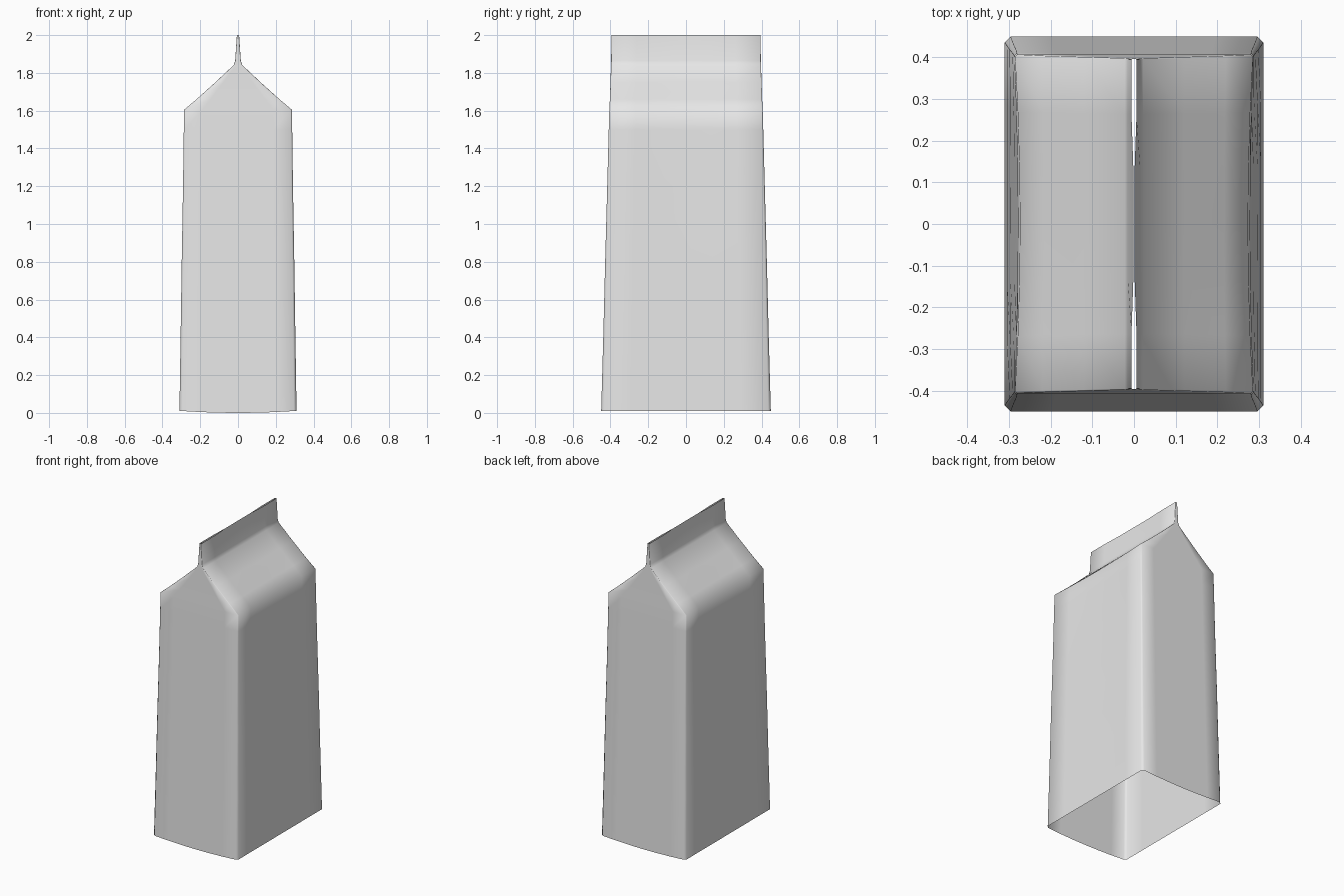
import bpy, bmesh

if "Cube" in bpy.data.objects:
    bpy.data.objects.remove(bpy.data.objects["Cube"])

card = bpy.data.materials.new("plain grey card")
card.diffuse_color = (0.8, 0.8, 0.8, 1)
card.use_nodes = True
card.node_tree.nodes["Principled BSDF"].inputs["Base Color"].default_value = card.diffuse_color

# Height, half width, half depth, corner cut, inward bow of the long sides
RINGS = [
    (0.010, 0.310, 0.449, 0.014, 0.000),
    (0.400, 0.304, 0.438, 0.012, 0.000),
    (0.800, 0.298, 0.428, 0.010, 0.002),
    (1.200, 0.291, 0.417, 0.008, 0.005),
    (1.500, 0.287, 0.409, 0.006, 0.009),
    (1.605, 0.285, 0.406, 0.005, 0.012),
    (1.660, 0.220, 0.403, 0.004, 0.004),
    (1.750, 0.120, 0.400, 0.003, 0.000),
    (1.842, 0.022, 0.397, 0.002, 0.000),
    (1.865, 0.015, 0.396, 0.002, 0.000),
    (2.000, 0.006, 0.395, 0.001, 0.000),
]
STEPS = 6


def ring_points(z, hx, hy, cut, bow):
    """Rectangle with cut corners, counter-clockwise from the front left."""
    pts = []
    ts = [-1 + 2 * i / STEPS for i in range(STEPS + 1)]
    sag = 0.01 if z < 0.05 else 0          # bottom rim dips on the short ends
    for t in ts:
        pts.append((t * (hx - cut), -hy, z - sag * (1 - t * t)))
    for t in ts:
        pts.append((hx - bow * (1 - t * t), t * (hy - cut), z))
    return pts + [(-x, -y, h) for x, y, h in pts]


# Open-ended carton: tapered walls, gable roof and pinched top fin
bm = bmesh.new()
rings = [[bm.verts.new(p) for p in ring_points(*r)] for r in RINGS]
for low, high in zip(rings, rings[1:]):
    n = len(low)
    for i in range(n):
        j = (i + 1) % n
        bm.faces.new((low[i], low[j], high[j], high[i]))

# Pinch the middle of the fin mouth together
for v in rings[-1]:
    if abs(v.co.y) < 0.15:
        v.co.x *= 0.25

mesh = bpy.data.meshes.new("carton")
bm.to_mesh(mesh)
bm.free()
mesh.materials.append(card)
carton = bpy.data.objects.new("carton", mesh)
bpy.context.collection.objects.link(carton)

bpy.context.view_layer.objects.active = carton
carton.select_set(True)
bpy.ops.object.shade_smooth_by_angle(angle=1.1)
